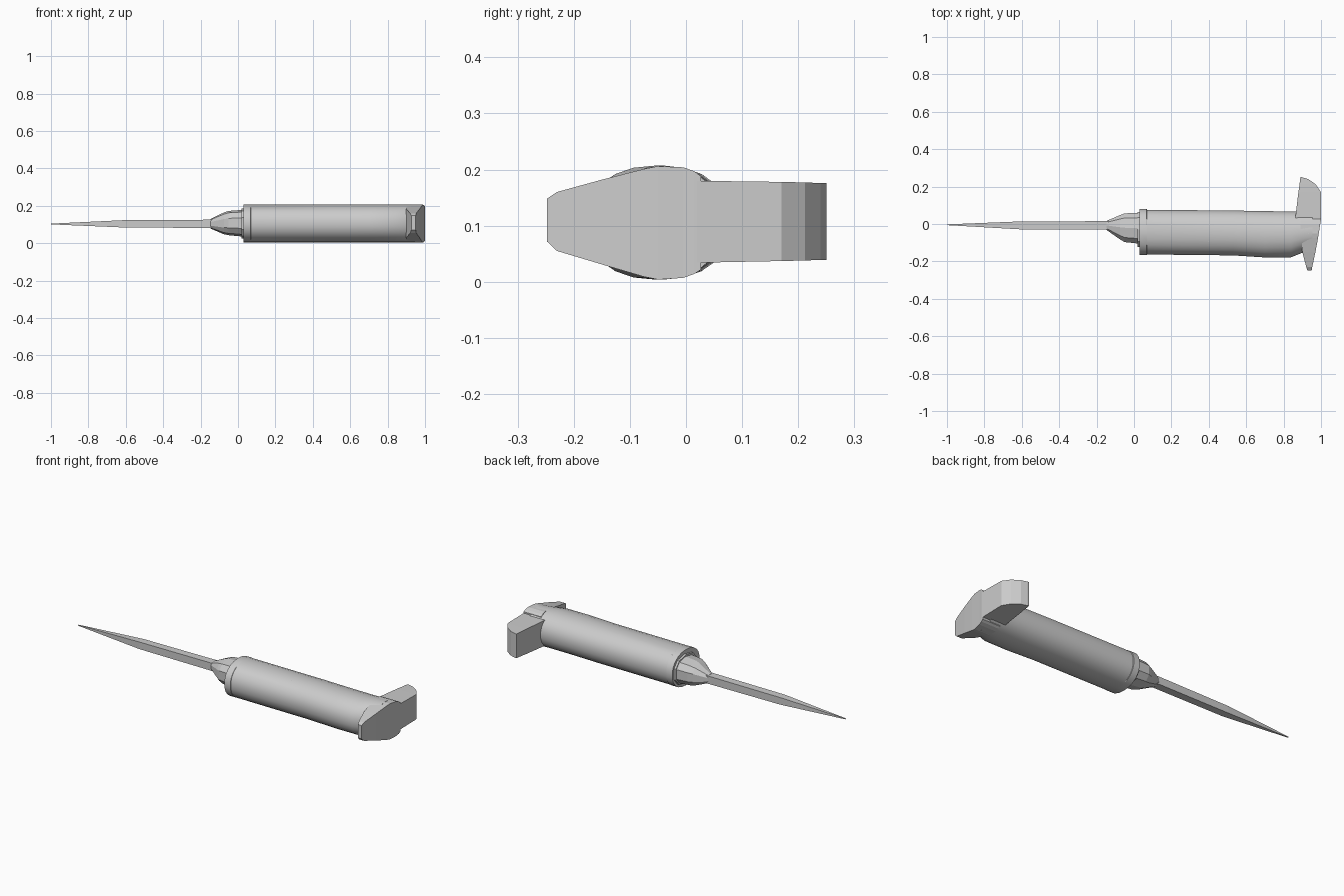
import bpy, bmesh
from math import sin, cos, pi, copysign


def loft(name, rings, smooth=False):
    """Skin a list of equal-length point rings and cap both ends."""
    bm = bmesh.new()
    rows = [[bm.verts.new(p) for p in ring] for ring in rings]
    n = len(rows[0])
    for a, b in zip(rows, rows[1:]):
        for i in range(n):
            j = (i + 1) % n
            bm.faces.new((a[i], a[j], b[j], b[i]))
    bm.faces.new(rows[0][::-1])
    bm.faces.new(rows[-1])
    bmesh.ops.recalc_face_normals(bm, faces=bm.faces)
    mesh = bpy.data.meshes.new(name)
    bm.to_mesh(mesh)
    bm.free()
    obj = bpy.data.objects.new(name, mesh)
    bpy.context.collection.objects.link(obj)
    if smooth:
        bpy.context.view_layer.objects.active = obj
        obj.select_set(True)
        bpy.ops.object.shade_smooth_by_angle(angle=0.45)
        obj.select_set(False)
    return obj


def oval(x, y0, y1, z0, z1, sides, power=1.0):
    """Ring facing x; power below 1 squares the oval off."""
    pts = []
    for i in range(sides):
        a = 2 * pi * (i + 0.5) / sides
        c, s = [copysign(abs(v) ** power, v) for v in (cos(a), sin(a))]
        pts.append((x, (y0 + y1) / 2 + c * (y1 - y0) / 2,
                    (z0 + z1) / 2 + s * (z1 - z0) / 2))
    return pts


def box_x(x, y0, y1, z0, z1):
    return [(x, y0, z0), (x, y1, z0), (x, y1, z1), (x, y0, z1)]


def box_y(y, x0, x1, z0, z1):
    return [(x0, y, z0), (x1, y, z0), (x1, y, z1), (x0, y, z1)]


# Long four-sided spike
loft("spike", [
    box_x(-1.0, -0.006, -0.002, 0.101, 0.105),
    box_x(-0.60, -0.029, 0.014, 0.084, 0.124),
    box_x(-0.12, -0.030, 0.015, 0.082, 0.126)])

# Faceted collar tapering into the spike
loft("collar", [
    oval(x, *r, 10, 0.8) for x, r in (
        (-0.148, (-0.032, 0.017, 0.079, 0.129)),
        (-0.075, (-0.085, 0.050, 0.048, 0.165)),
        (-0.05, (-0.100, 0.060, 0.043, 0.173)),
        (0.045, (-0.110, 0.064, 0.034, 0.180)))])

# Small raised band where collar meets handle
loft("collar_band", [
    oval(x, -0.126, 0.068, 0.026, 0.186, 10, 0.8) for x in (0.018, 0.04)])

# Rounded handle with a rim and a slightly swollen front
loft("handle", [
    oval(x, y0, y1, 0.004, 0.207, 22, 0.92) for x, y0, y1 in (
        (0.030, -0.166, 0.081), (0.068, -0.167, 0.081),
        (0.069, -0.164, 0.077), (0.53, -0.169, 0.073),
        (0.70, -0.180, 0.070), (0.84, -0.179, 0.068),
        (0.90, -0.155, 0.066), (0.955, -0.140, 0.064))], smooth=True)

# Pommel plate tapering down to the front fin
loft("pommel_fin", [
    box_y(*r) for r in (
        (-0.248, 0.927, 0.950, 0.072, 0.148),
        (-0.230, 0.921, 0.953, 0.055, 0.160),
        (-0.150, 0.900, 0.970, 0.031, 0.182),
        (-0.075, 0.895, 0.984, 0.009, 0.201),
        (-0.050, 0.892, 0.988, 0.004, 0.206),
        (-0.005, 0.890, 0.995, 0.007, 0.204),
        (0.015, 0.890, 0.999, 0.014, 0.197),
        (0.027, 0.890, 1.000, 0.022, 0.188))])

# Rear hammer block with a curved outer corner
loft("hammer_block", [
    box_y(*r) for r in (
        (0.020, 0.861, 1.000, 0.034, 0.180),
        (0.170, 0.879, 1.000, 0.037, 0.178),
        (0.212, 0.885, 0.972, 0.038, 0.177),
        (0.240, 0.888, 0.932, 0.039, 0.176),
        (0.250, 0.890, 0.897, 0.039, 0.176))])

# Thin raised ridges on the handle's upper front face
loft("upper_ridge", [
    box_x(0.29, -0.106, -0.100, 0.180, 0.194),
    box_x(0.41, -0.094, -0.088, 0.183, 0.200)])
